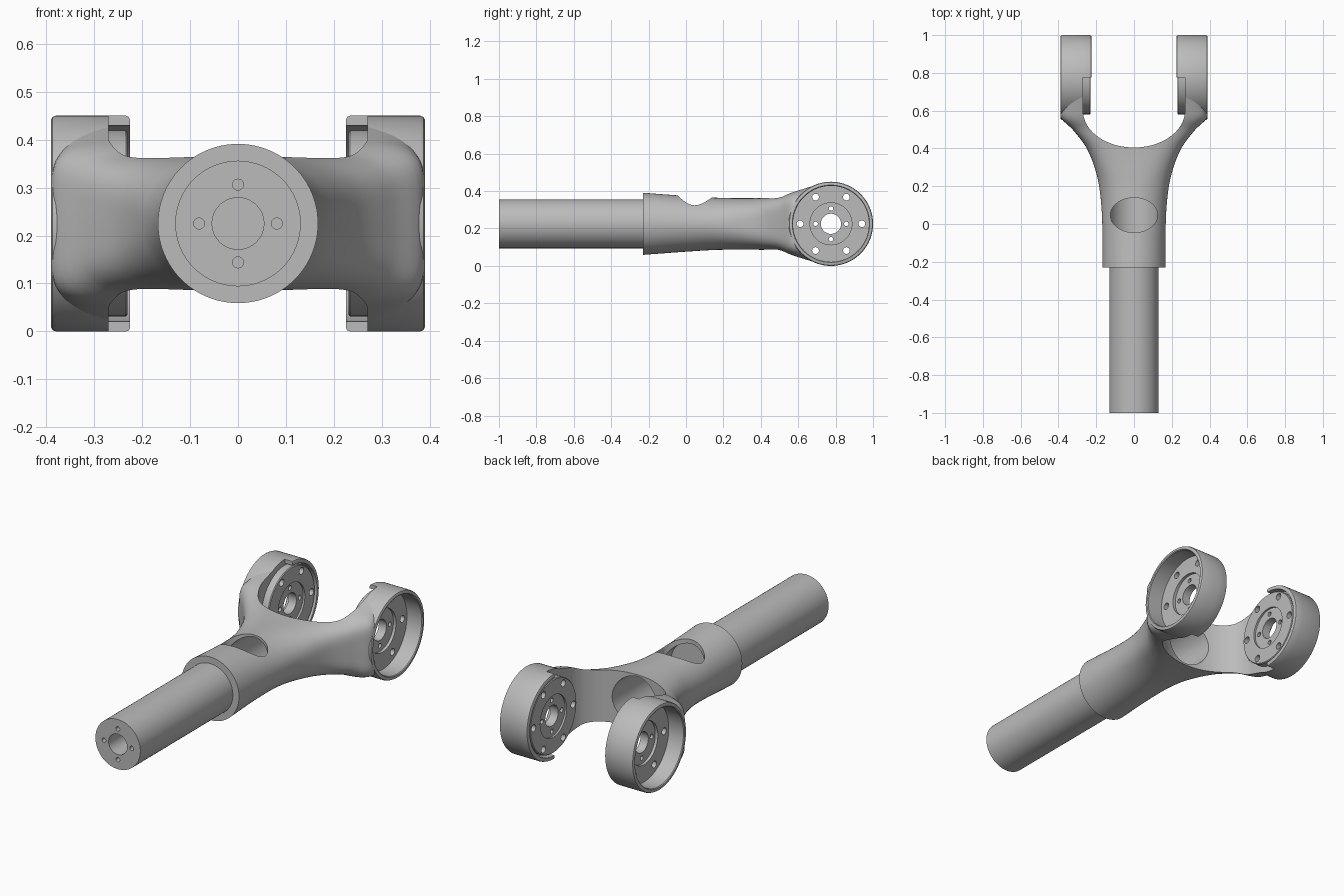
import bpy, bmesh
from math import sin, cos, pi, copysign
from mathutils import Vector, Matrix

cube = bpy.data.objects.get("Cube")
if cube:
    bpy.data.objects.remove(cube, do_unlink=True)

AXIS_Z = 0.225      # height of the shaft axis
PIVOT_Y = 0.775     # fork pivot position

grey = bpy.data.materials.new("machined_grey")
grey.use_nodes = True
grey.diffuse_color = (0.5, 0.5, 0.5, 1)
grey.node_tree.nodes["Principled BSDF"].inputs["Base Color"].default_value = (0.5, 0.5, 0.5, 1)


def finish(name, bm):
    bmesh.ops.recalc_face_normals(bm, faces=bm.faces)
    mesh = bpy.data.meshes.new(name)
    bm.to_mesh(mesh)
    bm.free()
    mesh.materials.append(grey)
    ob = bpy.data.objects.new(name, mesh)
    bpy.context.collection.objects.link(ob)
    return ob


def activate(ob):
    bpy.ops.object.select_all(action='DESELECT')
    ob.select_set(True)
    bpy.context.view_layer.objects.active = ob


def cut(ob, *cutters):
    activate(ob)
    for c in cutters:
        mod = ob.modifiers.new("cut", 'BOOLEAN')
        mod.operation, mod.solver, mod.object = 'DIFFERENCE', 'EXACT', c
        bpy.ops.object.modifier_apply(modifier=mod.name)
        bpy.data.objects.remove(c, do_unlink=True)


def smooth(ob, angle=0.6):
    activate(ob)
    bpy.ops.object.shade_smooth_by_angle(angle=angle)


def rods(name, specs):
    """Cylinders given as (start, end, radius), gathered in one mesh."""
    bm = bmesh.new()
    for a, b, r in specs:
        a, b = Vector(a), Vector(b)
        turn = (b - a).to_track_quat('Z', 'Y').to_matrix().to_4x4()
        bmesh.ops.create_cone(bm, cap_ends=True, segments=64 if r > 0.03 else 20,
                              radius1=r, radius2=r, depth=(b - a).length,
                              matrix=Matrix.Translation((a + b) / 2) @ turn)
    return finish(name, bm)


def lathe_x(name, profile, side, start=0, sweep=2 * pi, steps=96):
    """Turn a closed (radius, x) profile about the pivot axis."""
    bm = bmesh.new()
    full = sweep > 6
    rings = []
    for i in range(steps if full else steps + 1):
        a = start + sweep * i / steps
        rings.append([bm.verts.new((side * x, PIVOT_Y + r * cos(a), AXIS_Z + r * sin(a)))
                      for r, x in profile])
    n = len(profile)
    for i in range(steps):
        p, q = rings[i], rings[(i + 1) % len(rings)]
        for j in range(n):
            k = (j + 1) % n
            bm.faces.new((p[j], p[k], q[k], q[j]))
    if not full:
        bm.faces.new(rings[0])
        bm.faces.new(rings[-1])
    return finish(name, bm)


def spline(keys, y):
    """Smooth values between the stations (y, width, height, squareness)."""
    i = max(k for k in range(len(keys) - 1) if keys[k][0] <= y + 1e-6)
    a, b = keys[i], keys[i + 1]
    before, after = keys[max(i - 1, 0)], keys[min(i + 2, len(keys) - 1)]
    span = b[0] - a[0]
    t = (y - a[0]) / span
    out = []
    for c in range(1, 4):
        m0 = (b[c] - before[c]) / (b[0] - before[0]) * span
        m1 = (after[c] - a[c]) / (after[0] - a[0]) * span
        out.append((2*t**3 - 3*t*t + 1) * a[c] + (t**3 - 2*t*t + t) * m0
                   + (3*t*t - 2*t**3) * b[c] + (t**3 - t*t) * m1)
    return out


# Yoke body: round sleeve that widens into the fork
stations = [(-0.23, .167, .166, 2), (0, .168, .149, 2), (.15, .178, .140, 2.1),
            (.27, .20, .138, 2.5), (.4, .25, .139, 3.5), (.5, .325, .146, 5),
            (.56, .385, .168, 6), (.62, .388, .188, 6), (.68, .388, .207, 6)]
bm = bmesh.new()
rings, seg, rows = [], 96, 60
for i in range(rows + 1):
    y = -0.23 + 0.91 * i / rows
    w, h, n = spline(stations, y)
    ring = []
    for j in range(seg):
        c, s = cos(2 * pi * j / seg), sin(2 * pi * j / seg)
        ring.append(bm.verts.new((copysign(w * abs(c) ** (2 / n), c), y,
                                  AXIS_Z + copysign(h * abs(s) ** (2 / n), s))))
    rings.append(ring)
for p, q in zip(rings, rings[1:]):
    for j in range(seg):
        k = (j + 1) % seg
        bm.faces.new((p[j], p[k], q[k], q[j]))
bm.faces.new(rings[0])
bm.faces.new(rings[-1])
body = finish("yoke_body", bm)

# Gap between the fork arms
bm = bmesh.new()
outline = [(.27, 1.2), (-.27, 1.2)]
outline += [(-.27 * cos(pi * i / 48), .6 - .195 * sin(pi * i / 48)) for i in range(49)]
base = bm.faces.new([bm.verts.new((x, y, -0.3)) for x, y in outline])
up = bmesh.ops.extrude_face_region(bm, geom=[base])
bmesh.ops.translate(bm, vec=(0, 0, 1.2), verts=[v for v in up["geom"] if isinstance(v, bmesh.types.BMVert)])
gap = finish("gap_cutter", bm)

# Oval window in the upper wall
window = rods("window_cutter", [((0, 0, AXIS_Z), (0, 0, 0.7), 1)])
for v in window.data.vertices:
    v.co.x *= 0.125
    v.co.y = v.co.y * 0.092 + 0.047

bore = rods("bore_cutter", [((0, -0.4, AXIS_Z), (0, 0.6, AXIS_Z), 0.13)])
pockets = rods("pocket_cutter", [((s * .262, PIVOT_Y, AXIS_Z), (s * .5, PIVOT_Y, AXIS_Z), .215)
                                 for s in (-1, 1)])
cut(body, gap, bore, window, pockets)
smooth(body)

# Shaft with a centre bore and four bolt holes in its end
shaft = rods("shaft", [((0, -1, AXIS_Z), (0, -0.06, AXIS_Z), 0.131)])
holes = [((0, -1.05, AXIS_Z), (0, -0.88, AXIS_Z), .054)]
for i in range(4):
    x, z = .081 * cos(i * pi / 2), AXIS_Z + .081 * sin(i * pi / 2)
    holes.append(((x, -1.05, z), (x, -0.93, z), .0115))
cut(shaft, rods("shaft_hole_cutter", holes))
smooth(shaft)

# Bearing housings: cup outside, raised disc inside, half lip around the disc
housing_profile = [(.054, .24), (.11, .24), (.11, .23), (.19, .23), (.194, .234), (.194, .27),
                   (.225, .27), (.225, .380), (.222, .387), (.216, .39), (.207, .39),
                   (.203, .386), (.203, .30), (.112, .30), (.112, .285), (.054, .285)]
lip_profile = [(.204, .272), (.204, .225), (.217, .225), (.223, .228), (.225, .234), (.225, .272)]
for side, label in ((1, "left"), (-1, "right")):
    housing = lathe_x(label + "_housing", housing_profile, side)
    holes = []
    for count, ring_r, hole_r in ((6, .165, .018), (4, .082, .012)):
        for i in range(count):
            a = 2 * pi * i / count
            y, z = PIVOT_Y + ring_r * cos(a), AXIS_Z + ring_r * sin(a)
            holes.append(((side * .15, y, z), (side * .5, y, z), hole_r))
    cut(housing, rods("housing_hole_cutter", holes))
    smooth(housing)
    smooth(lathe_x(label + "_lip", lip_profile, side, -pi / 2, pi, 48))
